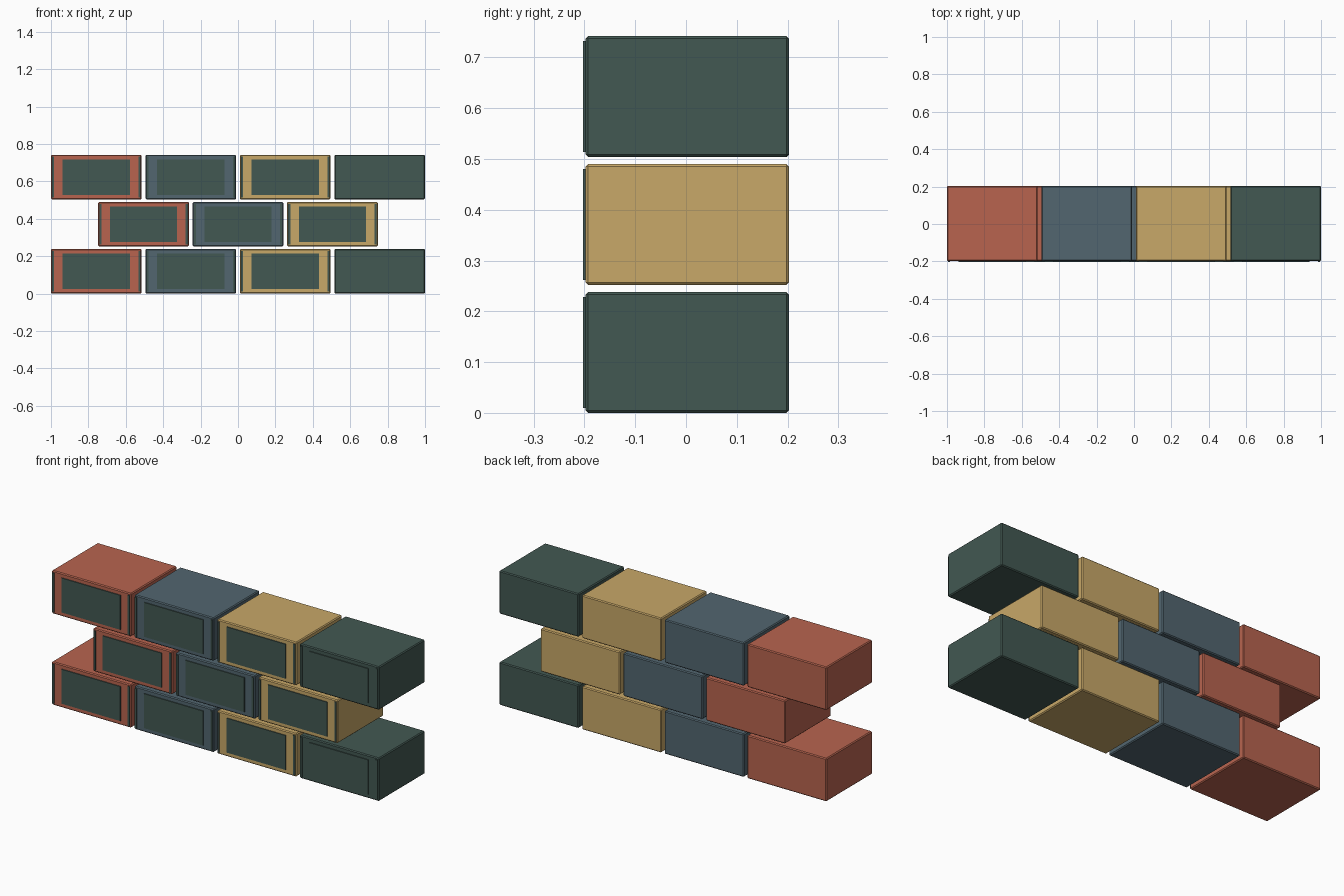
import bpy, bmesh
from mathutils import Matrix

if "Cube" in bpy.data.objects:
    bpy.data.objects.remove(bpy.data.objects["Cube"])


def material(name, rgb):
    def lin(c):
        c /= 255
        return c / 12.92 if c <= 0.04045 else ((c + 0.055) / 1.055) ** 2.4
    m = bpy.data.materials.new(name)
    m.diffuse_color = (*[lin(c) for c in rgb], 1)
    m.use_nodes = True
    m.node_tree.nodes["Principled BSDF"].inputs["Base Color"].default_value = m.diffuse_color
    return m


RED = material("brick red", (184, 100, 79))
BLUE = material("slate blue", (82, 102, 112))
YELLOW = material("sand yellow", (200, 168, 104))
GREEN = material("dark green", (66, 88, 82))


def box(name, centre, size, mat, bevel=0.0):
    bm = bmesh.new()
    bmesh.ops.create_cube(bm, size=1, matrix=Matrix.Diagonal((*size, 1)))
    if bevel:
        bmesh.ops.bevel(bm, geom=bm.edges[:], offset=bevel, segments=1, affect='EDGES')
    me = bpy.data.meshes.new(name)
    bm.to_mesh(me)
    bm.free()
    me.materials.append(mat)
    ob = bpy.data.objects.new(name, me)
    ob.location = centre
    bpy.context.collection.objects.link(ob)
    return ob


W, D, H = 0.485, 0.401, 0.238      # brick size
PX, PZ = 0.505, 0.252              # brick spacing
FRONT, BACK = -0.198, 0.203
T = 0.005                          # plate thickness in front of the brick
PLATE_Y = FRONT - T / 2 + 0.001

for row in range(3):
    count = 3 if row % 2 else 4
    z = H / 2 + row * PZ
    for i in range(count):
        x = (i - (count - 1) / 2) * PX
        # brick body
        box("brick", (x, (FRONT + BACK) / 2, z), (W, D, H), (RED, BLUE, YELLOW, GREEN)[i], 0.005)
        # dark face panel
        box("face_panel", (x, PLATE_Y, z), (0.36, T + 0.002, 0.19), GREEN)
        # thin dark strips near both ends
        for s in (-1, 1):
            box("end_strip", (x + s * 0.231, PLATE_Y, z), (0.011, T + 0.002, 0.218), GREEN)
